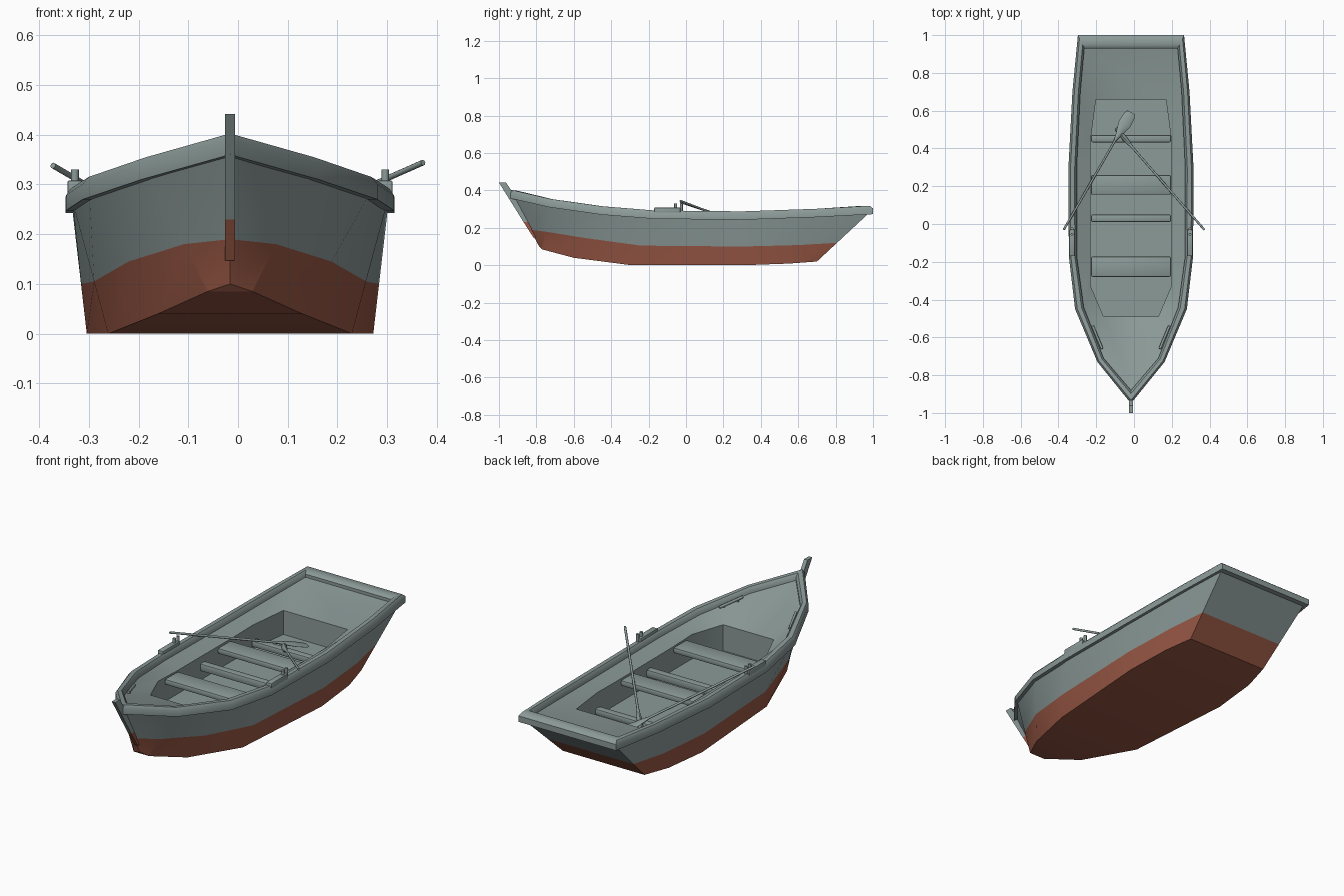
import bpy, bmesh, math
from mathutils import Vector

if "Cube" in bpy.data.objects:
    bpy.data.objects.remove(bpy.data.objects["Cube"])

CX = -0.016  # hull centreline


def material(name, rgb):
    m = bpy.data.materials.new(name)
    m.diffuse_color = (*rgb, 1)
    m.use_nodes = True
    m.node_tree.nodes["Principled BSDF"].inputs["Base Color"].default_value = m.diffuse_color
    return m


GREY = material("grey green paint", (0.26, 0.325, 0.315))
RED = material("red bottom paint", (0.32, 0.098, 0.06))


def finish(name, bm, mats=(GREY,), angle=25, flip=False):
    bmesh.ops.recalc_face_normals(bm, faces=bm.faces)
    if flip:
        bmesh.ops.reverse_faces(bm, faces=bm.faces)
    me = bpy.data.meshes.new(name)
    bm.to_mesh(me)
    bm.free()
    for m in mats:
        me.materials.append(m)
    ob = bpy.data.objects.new(name, me)
    bpy.context.collection.objects.link(ob)
    bpy.ops.object.select_all(action='DESELECT')
    ob.select_set(True)
    bpy.context.view_layer.objects.active = ob
    bpy.ops.object.shade_smooth_by_angle(angle=math.radians(angle))
    return ob


def ring(stations):
    """Half outline (y, half width, z), last point on the centreline, mirrored."""
    right = [(CX + w, y, z) for y, w, z in stations]
    left = [(CX - w, y, z) for y, w, z in stations[:-1]]
    return right + left[::-1]


def loft(bm, rings, mat=lambda row: 0, wrap=False):
    rows = [[bm.verts.new(p) for p in r] for r in rings]
    n = len(rows[0])
    count = len(rows) if wrap else len(rows) - 1
    for j in range(count):
        a, b = rows[j], rows[(j + 1) % len(rows)]
        for i in range(n):
            k = (i + 1) % n
            f = bm.faces.new((a[i], a[k], b[k], b[i]))
            f.material_index = mat(j)
    return rows


def span_bottom(bm, r, index=0):
    n = len(r)
    for i in range(n // 2):
        a, b, c, d = r[i], r[i + 1], r[n - 2 - i], r[n - 1 - i]
        f = bm.faces.new((a, b, d) if b == c else (a, b, c, d))
        f.material_index = index


# Outlines, stern to bow
outer = [(1.0, .281, .318), (.7, .31, .302), (.3, .331, .288), (-.17, .329, .293),
         (-.45, .296, .315), (-.73, .178, .355), (-.95, 0, .405)]
inner = [(.93, .247, .318), (.7, .268, .302), (.3, .287, .288), (-.17, .287, .293),
         (-.44, .25, .315), (-.71, .145, .353), (-.88, 0, .395)]
keel = [(.7, .235, .02), (.55, .27, .009), (.3, .288, 0), (-.29, .245, 0),
        (-.6, .145, .04), (-.77, .045, .085), (-.785, 0, .1)]
water_z = [.12, .108, .1, .105, .145, .18, .19]
well = [(.66, .185, .235), (.45, .213, .232), (.3, .213, .23), (-.17, .213, .232),
        (-.33, .213, .237), (-.49, .145, .245), (-.49, 0, .245)]

# Outer hull, red below the waterline
hull_top = [(y - .012 if i == 0 else y, max(w - .013, 0), z - .03)
            for i, (y, w, z) in enumerate(outer)]
hull_top[-1] = (-.93, 0, .37)
water = []
for t, k, wz in zip(hull_top, keel, water_z):
    f = (wz - k[2]) / (t[2] - k[2])
    water.append(tuple(k[i] + (t[i] - k[i]) * f for i in range(3)))
bm = bmesh.new()
rows = loft(bm, [ring(hull_top), ring(water), ring(keel)], lambda j: j)
span_bottom(bm, rows[-1], 1)
finish("hull", bm, (GREY, RED), 22)

# Rounded gunwale following the sheer
section = [(0, -.045), (0, -.014), (.25, 0), (.75, 0), (1, -.014), (1, -.045)]
bm = bmesh.new()
loft(bm, [ring([(o[0] + (i[0] - o[0]) * t, o[1] + (i[1] - o[1]) * t,
                 o[2] + (i[2] - o[2]) * t + dz) for o, i in zip(outer, inner)])
          for t, dz in section], wrap=True)
finish("gunwale", bm, angle=40)

# Inner deck sloping to the well, then the well walls and floor
bm = bmesh.new()
deck_edge = [(y, w, z - .03) for y, w, z in inner]
floor = [(y, w, .11) for y, w, z in well]
rows = loft(bm, [ring(deck_edge), ring(well), ring(floor)])
span_bottom(bm, rows[-1])
finish("deck_and_well", bm, flip=True)

# Stem post at the bow, red at its foot
bm = bmesh.new()
levels = [(-1.0, -.962, .442), (-.868, -.82, .23), (-.815, -.775, .147)]
rows = loft(bm, [[(CX - .01, a, z), (CX + .01, a, z), (CX + .01, b, z), (CX - .01, b, z)]
                 for a, b, z in levels], lambda j: j)
bm.faces.new(rows[0])
bm.faces.new(rows[-1]).material_index = 1
finish("stem_post", bm, (GREY, RED))


def box(name, lo, hi, bevel=0.0):
    bm = bmesh.new()
    bmesh.ops.create_cube(bm, size=1)
    for v in bm.verts:
        v.co = Vector([(lo[i] + hi[i]) / 2 + v.co[i] * (hi[i] - lo[i]) for i in range(3)])
    if bevel:
        bmesh.ops.bevel(bm, geom=bm.edges[:], offset=bevel, segments=2,
                        profile=.5, affect='EDGES')
    return finish(name, bm, angle=40)


# Seats and foot braces across the well
for name, y0, y1, z0, z1 in [("rear_seat", .155, .26, .195, .225),
                             ("front_seat", -.28, -.172, .2, .23),
                             ("rear_brace", .432, .472, .125, .158),
                             ("front_brace", .01, .05, .16, .2)]:
    box(name, (CX - .211, y0, z0), (CX + .211, y1, z1), .008)


def rod(name, path, sides=8):
    """Tapered rod: list of (point, width radius, thickness radius)."""
    a, b = Vector(path[0][0]), Vector(path[-1][0])
    d = (b - a).normalized()
    side = d.cross(Vector((0, 0, 1))).normalized() if abs(d.z) < .99 else Vector((1, 0, 0))
    up = side.cross(d)
    bm = bmesh.new()
    rings = []
    for p, rw, rt in path:
        rings.append([Vector(p) + side * rw * math.cos(2 * math.pi * i / sides)
                      + up * rt * math.sin(2 * math.pi * i / sides) for i in range(sides)])
    rows = loft(bm, rings)
    bm.faces.new(rows[0])
    bm.faces.new(rows[-1])
    return finish(name, bm, angle=50)


def oar(name, handle, tip, wide, thick):
    h, t = Vector(handle), Vector(tip)
    steps = [(0, .006, .006), (.76, .006, .006), (.82, wide * .5, .007),
             (.9, wide, thick), (.98, wide * .9, thick), (1, wide * .6, thick * .7)]
    rod(name, [(h.lerp(t, f), a, b) for f, a, b in steps])


# Oars resting on the gunwales, blades lying in the well
oar("left_oar", (-.372, -.03, .338), (-.015, .59, .13), .034, .006)
oar("right_oar", (.372, -.03, .344), (-.095, .505, .138), .014, .022)

# Oarlocks and mooring cleats on each side
for s, label in ((-1, "left"), (1, "right")):
    x = CX + s * .312
    box(label + "_oarlock_pad", (x - .015, -.17, .275), (x + .015, -.03, .308), .004)
    for n, y in enumerate((-.055, -.025)):
        rod(f"{label}_oarlock_pin_{n + 1}",
            [((x, y, .28), .008, .008), ((x, y, .33), .008, .008)])
    p0 = (CX + s * .203, -.54, .3)
    p1 = (CX + s * .153, -.66, .322)
    rod(label + "_cleat", [(p0, .007, .007), (p1, .007, .007)])
    for n, f in enumerate((.2, .8)):
        q = Vector(p0).lerp(Vector(p1), f)
        rod(f"{label}_cleat_foot_{n + 1}",
            [(q, .005, .005), (q - Vector((0, 0, .04)), .005, .005)])
